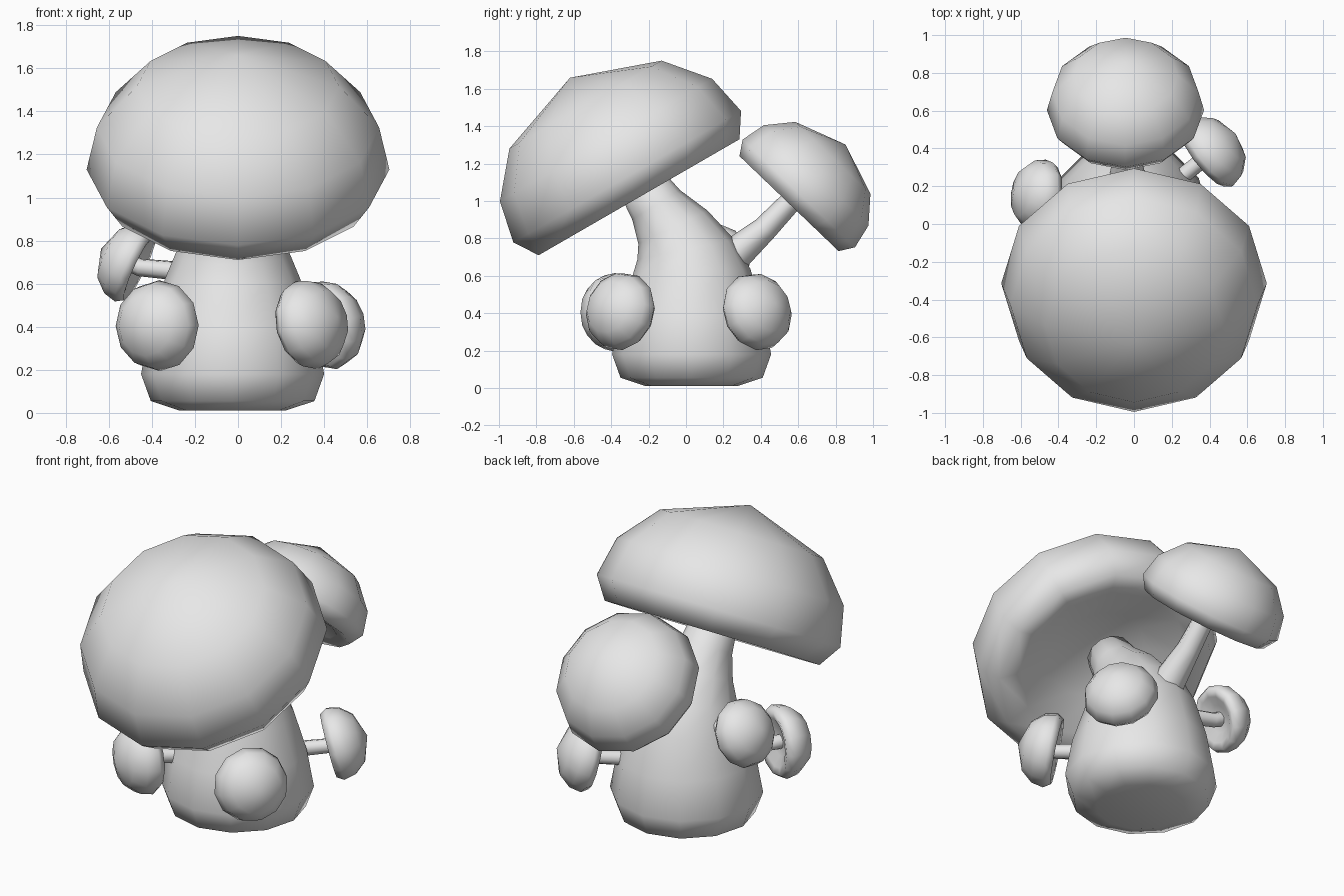
import bpy, bmesh, math
from mathutils import Vector, Matrix

cube = bpy.data.objects.get("Cube")
if cube:
    bpy.data.objects.remove(cube)

grey = bpy.data.materials.new("plain_grey")
grey.use_nodes = True
grey.diffuse_color = (0.8, 0.8, 0.8, 1)
grey.node_tree.nodes["Principled BSDF"].inputs["Base Color"].default_value = (0.8, 0.8, 0.8, 1)

UP = Vector((0, 0, 1))


def loft(name, rings, sides=12):
    """Skin round rings given as (centre, axis, radius); a zero radius makes a pole."""
    bm = bmesh.new()
    loops = []
    for centre, axis, radius in rings:
        turn = UP.rotation_difference(Vector(axis).normalized())
        count = sides if radius else 1
        loops.append([bm.verts.new(Vector(centre) + turn @ Vector((
            radius * math.cos(math.tau * i / sides),
            radius * math.sin(math.tau * i / sides), 0))) for i in range(count)])
    for low, high in zip(loops, loops[1:]):
        for i in range(sides):
            j = (i + 1) % sides
            corners = [low[i % len(low)], low[j % len(low)],
                       high[j % len(high)], high[i % len(high)]]
            bm.faces.new(list(dict.fromkeys(corners)))
    bmesh.ops.recalc_face_normals(bm, faces=bm.faces)
    mesh = bpy.data.meshes.new(name)
    bm.to_mesh(mesh)
    bm.free()
    mesh.materials.append(grey)
    mesh.shade_smooth()
    obj = bpy.data.objects.new(name, mesh)
    bpy.context.collection.objects.link(obj)
    return obj


# Cap section as (radius, height): hollow underside, rim, then dome
CAP = [(0, 0.16), (0.28, 0.13), (0.48, 0.03), (0.62, 0), (0.703, 0.127),
       (0.655, 0.353), (0.47, 0.572), (0, 0.738)]


def cap(name, base, axis, size):
    axis = Vector(axis).normalized()
    loft(name, [(Vector(base) + axis * h * size, axis, r * size) for r, h in CAP])


def stem(name, points, radii):
    points = [Vector(p) for p in points]
    last = len(points) - 1
    loft(name, [(p, points[min(i + 1, last)] - points[max(i - 1, 0)], r)
                for i, (p, r) in enumerate(zip(points, radii))], 8)


# Main trunk: wide foot, narrowing and leaning forward, as (y, z, lean, radius)
TRUNK = [(0.03, 0.01, 0, 0), (0.03, 0.012, 0, 0.25), (0.03, 0.055, 0, 0.38),
         (0.03, 0.18, 0, 0.425), (0.03, 0.4, 0, 0.385), (0.03, 0.62, 0.05, 0.315),
         (0, 0.74, 0.2, 0.265), (-0.07, 0.86, 0.45, 0.205),
         (-0.16, 0.98, 0.55, 0.15), (-0.24, 1.1, 0.52, 0.13), (-0.26, 1.14, 0.52, 0)]
loft("main_stem", [((-0.025, y, z), (0, -math.sin(a), math.cos(a)), r)
                   for y, z, a, r in TRUNK])
cap("main_cap", (0, -0.251, 1.02), (0, -0.5, 0.866), 1)

# Second mushroom at the back
stem("back_stem", [(-0.03, 0.15, 0.64), (-0.035, 0.28, 0.73), (-0.04, 0.42, 0.85),
                   (-0.045, 0.62, 1.06)], [0.12, 0.09, 0.068, 0.055])
cap("back_cap", (-0.045, 0.551, 0.986), (0, 0.69, 0.72), 0.592)

# Small side mushrooms: rim centre, facing direction, size
BUDS = {
    "front_left": ((0.29, -0.315, 0.40), (0.77, -0.6, 0.2), 0.3),
    "front_right": ((-0.345, -0.345, 0.405), (-0.5, -0.85, 0), 0.3),
    "back_left": ((0.37, 0.345, 0.395), (0.75, 0.6, 0.25), 0.3),
    "back_right": ((-0.455, 0.145, 0.675), (-0.88, 0.15, 0.42), 0.275),
}
for side, (base, axis, size) in BUDS.items():
    cap(side + "_small_cap", base, axis, size)
    base = Vector(base)
    tip = base + Vector(axis).normalized() * 0.05
    root = Vector((-0.02, 0.03, base.z - 0.04))
    stem(side + "_small_stem", [root, base, tip], [0.05, 0.042, 0.042])
